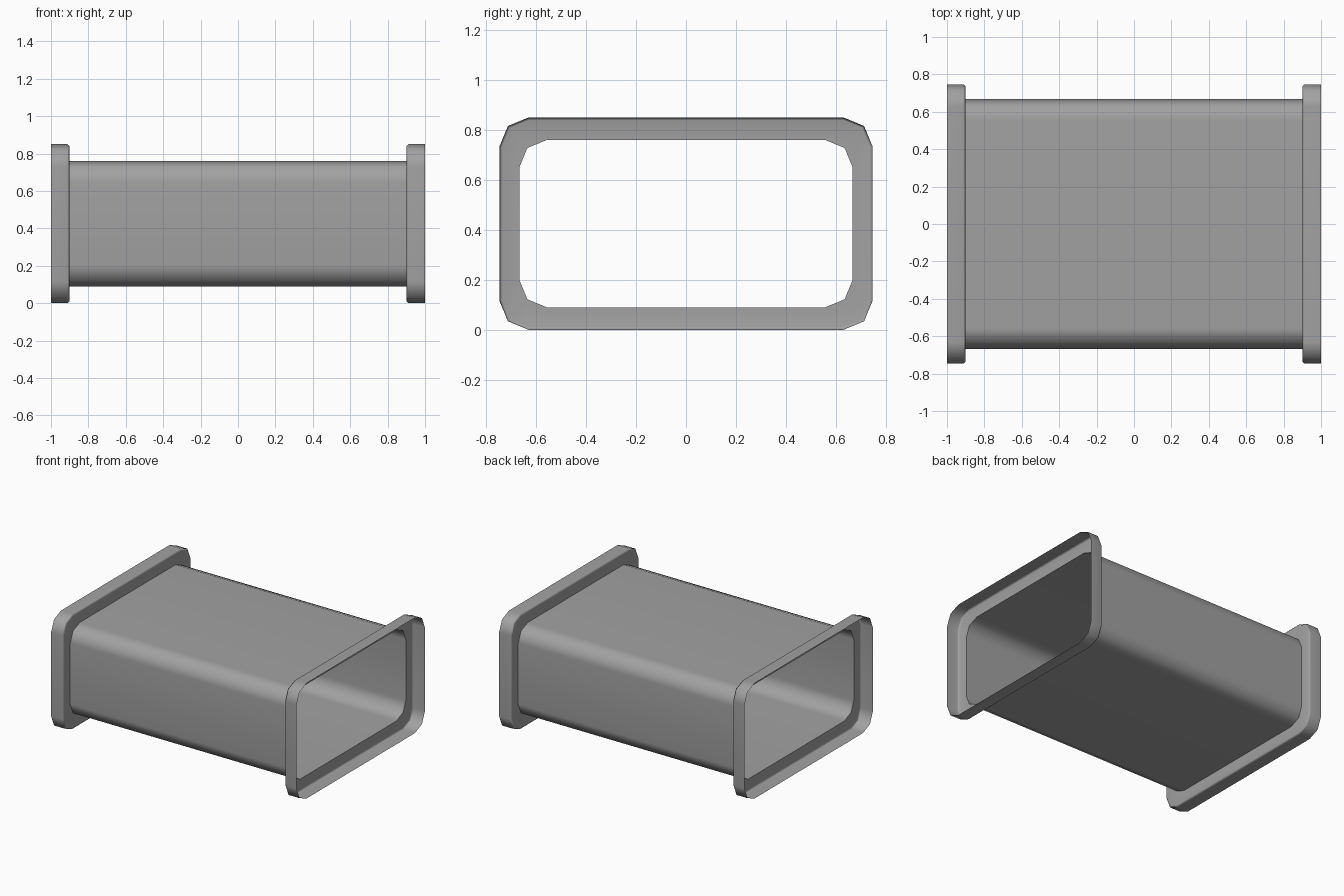
import bpy
import bmesh
import math

if "Cube" in bpy.data.objects:
    bpy.data.objects.remove(bpy.data.objects["Cube"], do_unlink=True)

MID_Z = 0.425

grey = bpy.data.materials.new("plain_grey")
grey.use_nodes = True
grey.diffuse_color = (0.36, 0.36, 0.36, 1)
grey.node_tree.nodes["Principled BSDF"].inputs["Base Color"].default_value = grey.diffuse_color


def ring(bm, x, half_y, half_z, radius):
    """Rounded rectangle across x, with two segments per corner."""
    verts = []
    for quarter, (sy, sz) in enumerate([(1, 1), (-1, 1), (-1, -1), (1, -1)]):
        for step in range(3):
            angle = math.radians(90 * quarter + 45 * step)
            y = sy * (half_y - radius) + radius * math.cos(angle)
            z = sz * (half_z - radius) + radius * math.sin(angle)
            verts.append(bm.verts.new((x, y, MID_Z + z)))
    return verts


def sleeve(name, sections):
    """Open sheet running through a row of rounded rectangles."""
    bm = bmesh.new()
    rings = [ring(bm, *section) for section in sections]
    for a, b in zip(rings, rings[1:]):
        for i in range(len(a)):
            j = (i + 1) % len(a)
            bm.faces.new((a[i], a[j], b[j], b[i]))
    # Point the faces outwards
    if sections[0][0] > sections[-1][0]:
        bmesh.ops.reverse_faces(bm, faces=bm.faces[:])
    mesh = bpy.data.meshes.new(name)
    bm.to_mesh(mesh)
    bm.free()
    mesh.materials.append(grey)
    obj = bpy.data.objects.new(name, mesh)
    bpy.context.collection.objects.link(obj)
    bpy.ops.object.select_all(action="DESELECT")
    obj.select_set(True)
    bpy.context.view_layer.objects.active = obj
    bpy.ops.object.shade_smooth_by_angle(angle=math.radians(60))
    # Keep the broad faces flat and blend only over the corners
    weighted = obj.modifiers.new("flat_sides", "WEIGHTED_NORMAL")
    weighted.keep_sharp = True
    return obj


# Duct body
TUBE = (0.667, 0.335, 0.11)
sleeve("duct_body", [(-0.9, *TUBE), (0.9, *TUBE)])

# Stepped collars with a small chamfer, open at the ends
RIM = (0.747, 0.425, 0.117)
CHAMFER = 0.012
rim_inset = tuple(size - CHAMFER for size in RIM)
for side, name in ((1, "left_collar"), (-1, "right_collar")):
    sleeve(name, [
        (side * 0.9, *TUBE),
        (side * 0.9, *rim_inset),
        (side * (0.9 + CHAMFER), *RIM),
        (side * 1.0, *RIM),
    ])
